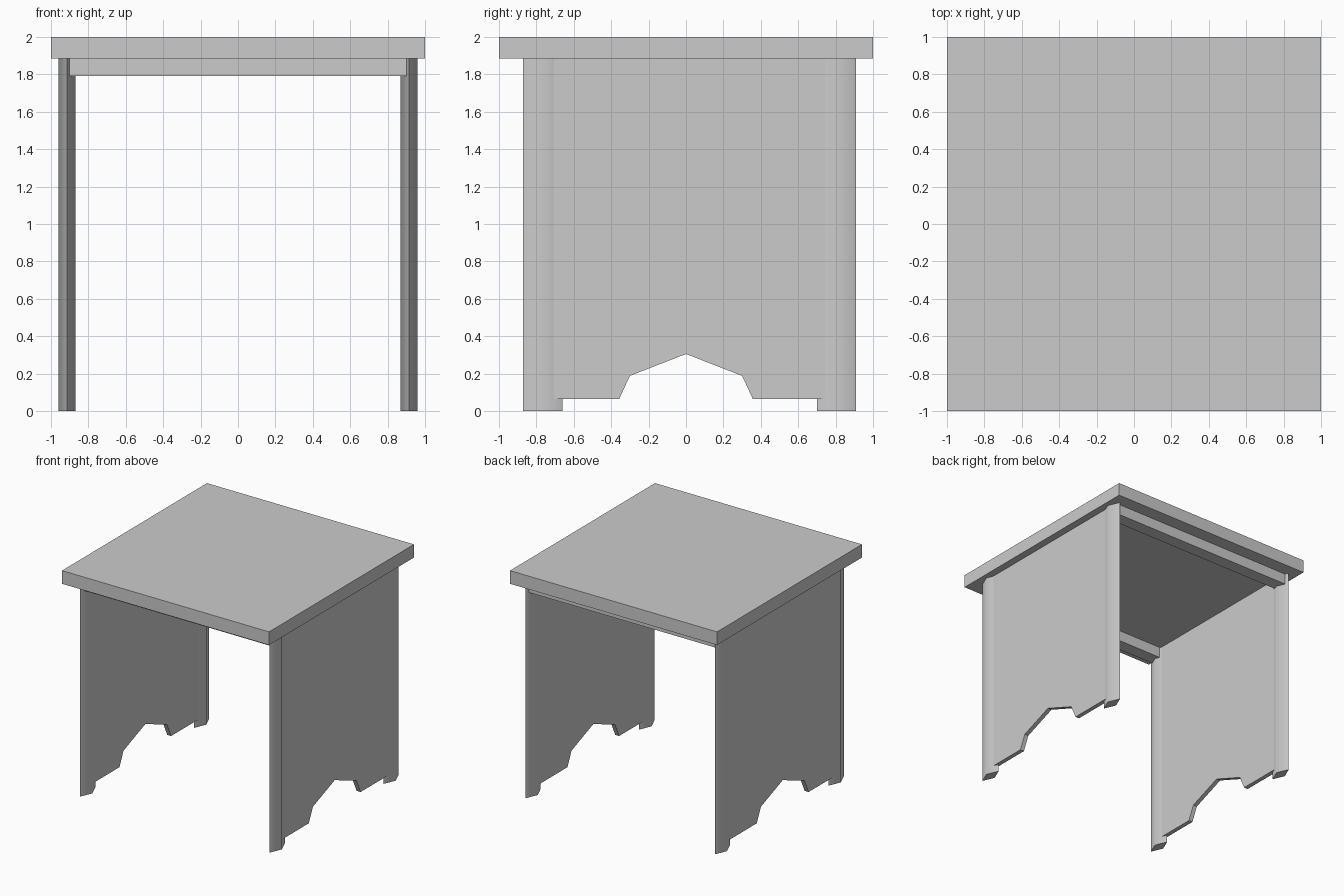
import bpy, bmesh, math

if "Cube" in bpy.data.objects:
    bpy.data.objects.remove(bpy.data.objects["Cube"])

LEG_X = 0.915          # centre line of the legs and side panels
TOP_Z = 1.885          # underside of the table top


def make_object(name, bm):
    bmesh.ops.recalc_face_normals(bm, faces=bm.faces)
    mesh = bpy.data.meshes.new(name)
    bm.to_mesh(mesh)
    bm.free()
    ob = bpy.data.objects.new(name, mesh)
    bpy.context.collection.objects.link(ob)
    return ob


def box(name, x, y, z):
    bm = bmesh.new()
    bmesh.ops.create_cube(bm, size=1)
    for v in bm.verts:
        for i, (lo, hi) in enumerate((x, y, z)):
            v.co[i] = lo if v.co[i] < 0 else hi
    return make_object(name, bm)


def prism(name, profile, offset):
    """Extrude a closed profile of 3D points along an offset."""
    bm = bmesh.new()
    face = bm.faces.new([bm.verts.new(p) for p in profile])
    ext = bmesh.ops.extrude_face_region(bm, geom=[face], use_keep_orig=True)
    new = [g for g in ext["geom"] if isinstance(g, bmesh.types.BMVert)]
    bmesh.ops.translate(bm, verts=new, vec=offset)
    return make_object(name, bm)


# Square table top
box("table_top", (-1, 1), (-1, 1), (TOP_Z, 2))

# Rails under the front and back of the top
box("front_rail", (-LEG_X, LEG_X), (-0.84, -0.725), (1.79, TOP_Z))
box("back_rail", (-LEG_X, LEG_X), (0.765, 0.88), (1.79, TOP_Z))

half = 0.019
for side, sx in (("left", -1), ("right", 1)):
    cx = sx * LEG_X

    # Slim diamond-section legs
    for end, cy in (("front", -0.766), ("back", 0.805)):
        diamond = [(cx + 0.045, cy, 0), (cx, cy + 0.105, 0),
                   (cx - 0.045, cy, 0), (cx, cy - 0.105, 0)]
        leg = prism(f"{end}_{side}_leg", diamond, (0, 0, TOP_Z))
        bpy.ops.object.select_all(action='DESELECT')
        leg.select_set(True)
        bpy.context.view_layer.objects.active = leg
        bpy.ops.object.shade_smooth_by_angle(angle=math.radians(60))

    # Side panel with the pointed cut-out at its foot
    outline = [(-0.72, 0.065), (-0.357, 0.065), (-0.30, 0.188), (0, 0.305),
               (0.30, 0.188), (0.357, 0.065), (0.76, 0.065),
               (0.76, TOP_Z), (-0.72, TOP_Z)]
    prism(f"{side}_side_panel", [(cx - half, y, z) for y, z in outline],
          (2 * half, 0, 0))
